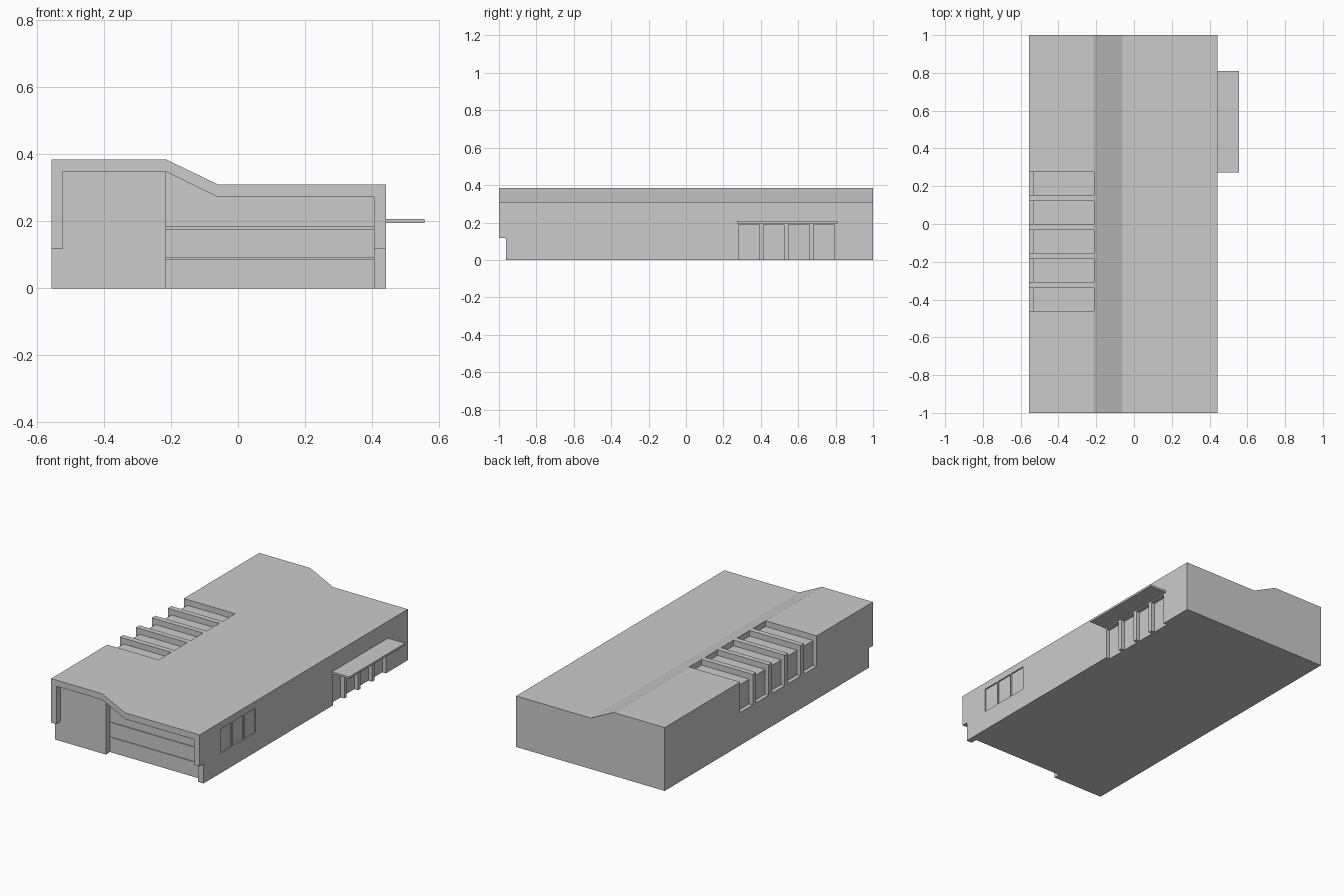
import bpy, bmesh

if "Cube" in bpy.data.objects:
    bpy.data.objects.remove(bpy.data.objects["Cube"])


def prism(name, profile, y0, y1):
    """Extrude an (x, z) profile along y."""
    bm = bmesh.new()
    face = bm.faces.new([bm.verts.new((x, y0, z)) for x, z in profile])
    ext = bmesh.ops.extrude_face_region(bm, geom=[face])
    verts = [g for g in ext["geom"] if isinstance(g, bmesh.types.BMVert)]
    bmesh.ops.translate(bm, verts=verts, vec=(0, y1 - y0, 0))
    bmesh.ops.recalc_face_normals(bm, faces=bm.faces)
    mesh = bpy.data.meshes.new(name)
    bm.to_mesh(mesh)
    bm.free()
    obj = bpy.data.objects.new(name, mesh)
    bpy.context.collection.objects.link(obj)
    return obj


def box(name, x0, x1, y0, y1, z0, z1):
    return prism(name, [(x0, z0), (x1, z0), (x1, z1), (x0, z1)], y0, y1)


def cut(target, cutter):
    """Subtract the cutter from the target and remove it."""
    mod = target.modifiers.new("cut", 'BOOLEAN')
    mod.operation = 'DIFFERENCE'
    mod.solver = 'EXACT'
    mod.object = cutter
    bpy.context.view_layer.objects.active = target
    bpy.ops.object.modifier_apply(modifier=mod.name)
    bpy.data.objects.remove(cutter)


# Main building: stepped roof profile
building = prism("building", [(-.557, 0), (.442, 0), (.442, .31), (-.06, .31),
                              (-.215, .385), (-.557, .385)], -1, 1)

# Front recess under the overhanging frame, and shortened frame legs
cut(building, prism("front_recess", [(-.522, -.1), (.405, -.1), (.405, .272), (-.06, .272),
                                     (-.215, .348), (-.522, .348)], -1.1, -.962))
cut(building, box("leg_trim", -.7, .6, -1.1, -.962, -.1, .118))

# Deeper glazed bay on the right of the front
cut(building, prism("bay_recess", [(-.215, -.1), (.405, -.1), (.405, .272), (-.06, .272),
                                   (-.215, .348)], -1.1, -.922))

# Five wrap-over skylight channels on the left wall and roof
skylight = [(-.65, .2), (-.533, .2), (-.533, .35), (-.213, .35), (-.213, .45), (-.65, .45)]
for i in range(5):
    y = -.46 + i * .1535
    cut(building, prism("skylight_cut", skylight, y, y + .121))

# Four doorways on the right wall
for i in range(4):
    y = .28 + i * .1335
    cut(building, box("door_cut", .417, .6, y, y + .11, -.1, .188))

# Three shallow side windows near the front
for i in range(3):
    y = -.80 + i * .1145
    cut(building, box("window_cut", .434, .6, y, y + .108, .12, .268))

# Canopy above the doors
box("door_canopy", .442, .557, .273, .81, .195, .207)

# Horizontal glazing bars in the front bay
for z in (.09, .18):
    box("glazing_bar", -.215, .405, -.927, -.921, z - .004, z + .004)
